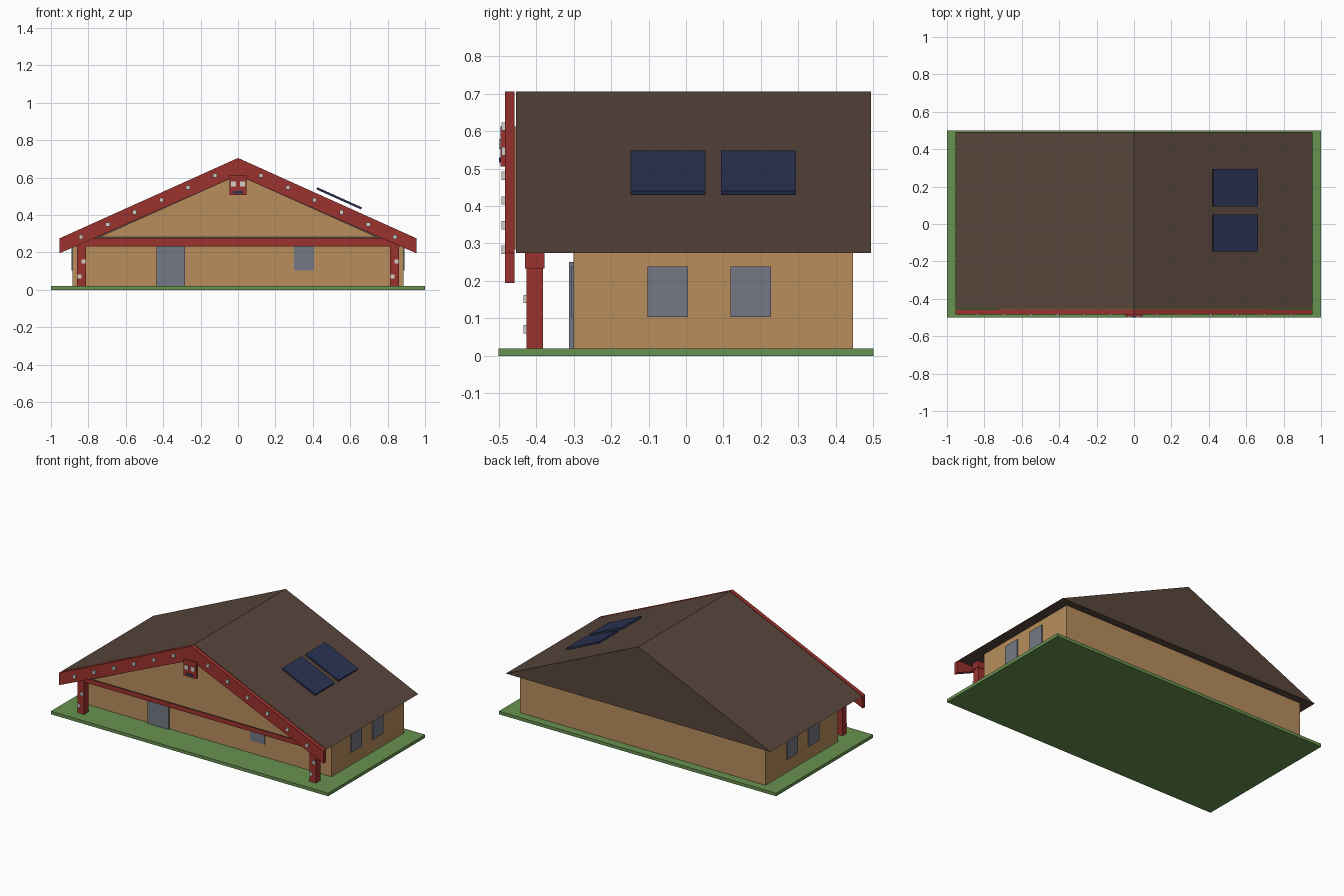
import bpy, bmesh, math
from mathutils import Matrix

if "Cube" in bpy.data.objects:
    bpy.data.objects.remove(bpy.data.objects["Cube"])

def material(name, rgb):
    m = bpy.data.materials.new(name)
    lin = [((c / 255 + 0.055) / 1.055) ** 2.4 for c in rgb]
    m.diffuse_color = (*lin, 1)
    m.use_nodes = True
    m.node_tree.nodes["Principled BSDF"].inputs["Base Color"].default_value = m.diffuse_color
    return m

GREEN = material("grass green", (104, 146, 80))
TAN = material("wall tan", (184, 141, 92))
RED = material("timber red", (156, 50, 46))
BROWN = material("roof brown", (88, 70, 59))
GREY = material("glass grey", (116, 121, 133))
NAVY = material("panel navy", (42, 50, 82))
PALE = material("stud pale", (212, 208, 200))

def finish(name, bm, mat):
    bmesh.ops.recalc_face_normals(bm, faces=bm.faces)
    me = bpy.data.meshes.new(name)
    bm.to_mesh(me)
    bm.free()
    me.materials.append(mat)
    ob = bpy.data.objects.new(name, me)
    bpy.context.collection.objects.link(ob)
    return ob

def box(name, x, y, z, mat):
    bm = bmesh.new()
    bmesh.ops.create_cube(bm, size=1)
    for v in bm.verts:
        for i, (lo, hi) in enumerate((x, y, z)):
            v.co[i] = lo if v.co[i] < 0 else hi
    return finish(name, bm, mat)

def prism(name, profile, y0, y1, mat):
    """Extrude an x-z profile along y."""
    bm = bmesh.new()
    face = bm.faces.new([bm.verts.new((x, y0, z)) for x, z in profile])
    ext = bmesh.ops.extrude_face_region(bm, geom=[face])["geom"]
    for v in ext:
        if isinstance(v, bmesh.types.BMVert):
            v.co.y = y1
    return finish(name, bm, mat)

def window(name, width, place):
    """Frame with an opening and a recessed pane, built facing -y then placed."""
    z0, z1, border = 0.06, 0.278, 0.034
    bm = bmesh.new()
    h = width / 2
    face = bm.faces.new([bm.verts.new(p) for p in
                         ((-h, 0, z0), (h, 0, z0), (h, 0, z1), (-h, 0, z1))])
    bmesh.ops.inset_region(bm, faces=[face], thickness=border)
    bmesh.ops.delete(bm, geom=[face], context='FACES')
    ext = bmesh.ops.extrude_face_region(bm, geom=bm.faces[:])["geom"]
    for v in ext:
        if isinstance(v, bmesh.types.BMVert):
            v.co.y = -0.02
    frame = finish(name + "_frame", bm, RED)
    g = h - border - 0.007
    pane = box(name + "_pane", (-g, g), (-0.006, 0.001), (0.104, 0.239), GREY)
    for ob in (frame, pane):
        ob.matrix_world = place

# Lawn and walls
box("lawn", (-1, 1), (-0.5, 0.5), (0, 0.02), GREEN)
box("walls", (-0.885, 0.885), (-0.3, 0.445), (0.02, 0.276), TAN)

# Solid gabled roof with inset-looking front gable panel
prism("roof", [(-0.955, 0.275), (0.955, 0.275), (0, 0.705)], -0.453, 0.493, BROWN)
prism("gable_panel", [(-0.73, 0.284), (0.73, 0.284), (0, 0.612)], -0.46, -0.452, TAN)

# Front barge boards as one chevron
prism("barge_boards", [(-0.955, 0.275), (0, 0.705), (0.955, 0.275), (0.955, 0.195),
                       (0, 0.612), (-0.955, 0.195)], -0.483, -0.457, RED)

# Pale studs along the barge boards
for side in (-1, 1):
    for i in range(6):
        x, z = side * (0.123 + 0.1434 * i), 0.612 - 0.0658 * i
        box("barge_stud", (x - 0.011, x + 0.011), (-0.492, -0.482), (z - 0.011, z + 0.011), PALE)

# Porch posts with studs, and the cross beam
for side in (-1, 1):
    c = side * 0.837
    box("porch_post", (c - 0.024, c + 0.024), (-0.426, -0.381), (0.02, 0.235), RED)
    for dx, z in ((0.011, 0.152), (-0.011, 0.071)):
        box("post_stud", (c + dx - 0.011, c + dx + 0.011), (-0.434, -0.425),
            (z - 0.011, z + 0.011), PALE)
box("porch_beam", (-0.866, 0.866), (-0.429, -0.378), (0.233, 0.276), RED)

# Carved face block at the peak
box("peak_block", (-0.046, 0.046), (-0.495, -0.482), (0.506, 0.612), RED)
for x in (-0.024, 0.024):
    box("peak_eye", (x - 0.013, x + 0.013), (-0.499, -0.494), (0.552, 0.579), PALE)
box("peak_mouth", (-0.027, 0.027), (-0.499, -0.494), (0.516, 0.529), NAVY)

# Front door and windows
box("front_door", (-0.435, -0.283), (-0.312, -0.299), (0.02, 0.25), GREY)
window("front_window", 0.188, Matrix.Translation((0.353, -0.3, 0)))
for side in (-1, 1):
    for y in (-0.049, 0.173):
        window("side_window", 0.19, Matrix.Translation((side * 0.885, y, 0))
               @ Matrix.Rotation(side * math.pi / 2, 4, 'Z'))

# Solar panels floating above the right slope
for y in (-0.048, 0.193):
    p = box("solar_panel", (-0.131, 0.131), (-0.1, 0.1), (-0.006, 0.006), NAVY)
    p.matrix_world = (Matrix.Translation((0.541, y, 0.489))
                      @ Matrix.Rotation(math.atan2(0.43, 0.955), 4, 'Y'))
